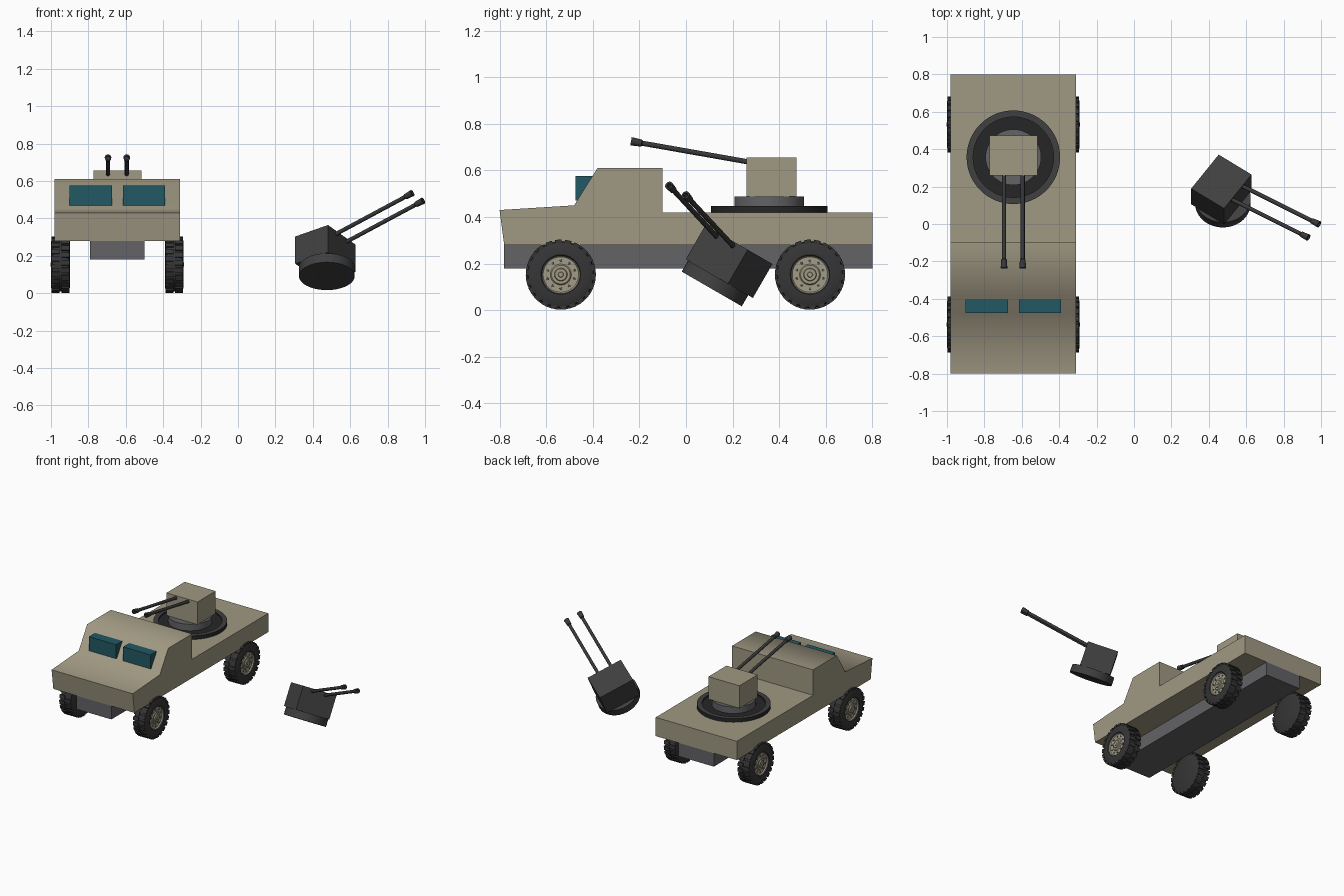
import bpy, bmesh, math
from mathutils import Matrix, Vector, Euler

cube = bpy.data.objects.get("Cube")
if cube:
    bpy.data.objects.remove(cube, do_unlink=True)


def material(name, *rgb):
    m = bpy.data.materials.new(name)
    m.use_nodes = True
    m.diffuse_color = (*rgb, 1)
    m.node_tree.nodes["Principled BSDF"].inputs["Base Color"].default_value = (*rgb, 1)
    return m


TAN = material("sand paint", 0.35, 0.315, 0.225)
HUB = material("hub paint", 0.36, 0.33, 0.235)
GREY = material("chassis grey", 0.125, 0.125, 0.135)
RUBBER = material("rubber black", 0.036, 0.036, 0.037)
CHAR = material("charred metal", 0.05, 0.05, 0.05)
GUN = material("gun metal", 0.04, 0.04, 0.042)
DARK = material("ring black", 0.019, 0.019, 0.019)
GLASS = material("teal glass", 0.016, 0.1, 0.125)


def finish(bm, name, mats, matrix=Matrix(), angle=30):
    bmesh.ops.remove_doubles(bm, verts=bm.verts, dist=1e-5)
    bmesh.ops.recalc_face_normals(bm, faces=bm.faces)
    mesh = bpy.data.meshes.new(name)
    bm.to_mesh(mesh)
    bm.free()
    for m in mats:
        mesh.materials.append(m)
    ob = bpy.data.objects.new(name, mesh)
    bpy.context.collection.objects.link(ob)
    ob.matrix_world = matrix
    bpy.ops.object.select_all(action="DESELECT")
    ob.select_set(True)
    bpy.context.view_layer.objects.active = ob
    bpy.ops.object.shade_smooth_by_angle(angle=math.radians(angle))
    return ob


def box(name, lo, hi, mat, matrix=Matrix()):
    lo, hi = Vector(lo), Vector(hi)
    bm = bmesh.new()
    bmesh.ops.create_cube(bm, size=1, matrix=Matrix.LocRotScale((lo + hi) / 2, None, hi - lo))
    return finish(bm, name, [mat], matrix)


def lathe(bm, profile, slots, steps):
    """Revolve (radius, height) points about z; one material slot per span."""
    rings = []
    for r, h in profile:
        rings.append([bm.verts.new((r * math.cos(math.tau * i / steps),
                                    r * math.sin(math.tau * i / steps), h))
                      for i in range(steps if r else 1)])
    for a, b, slot in zip(rings, rings[1:], slots):
        for i in range(steps):
            corners = [a[i % len(a)], a[(i + 1) % len(a)], b[(i + 1) % len(b)], b[i % len(b)]]
            bm.faces.new(list(dict.fromkeys(corners))).material_index = slot


def turned(name, profile, mats, matrix=Matrix(), slots=None, steps=48):
    bm = bmesh.new()
    lathe(bm, profile, slots or [0] * (len(profile) - 1), steps)
    return finish(bm, name, mats, matrix)


CX = -0.645  # truck centre line

# Body: side profile extruded across the width
side = [(-0.8, 0.43), (-0.48, 0.45), (-0.38, 0.61), (-0.1, 0.61),
        (-0.1, 0.42), (0.8, 0.42), (0.8, 0.28), (-0.78, 0.28)]
bm = bmesh.new()
face = bm.faces.new([bm.verts.new((CX - 0.335, y, z)) for y, z in side])
new = bmesh.ops.extrude_face_region(bm, geom=[face])["geom"]
bmesh.ops.translate(bm, verts=[v for v in new if isinstance(v, bmesh.types.BMVert)], vec=(0.67, 0, 0))
finish(bm, "truck_body", [TAN], angle=60)

# Chassis and windscreens
box("chassis", (CX - 0.145, -0.78, 0.18), (CX + 0.145, 0.8, 0.28), GREY)
for label, s in (("right", -1), ("left", 1)):
    mid = CX + s * 0.142
    box(f"{label}_windscreen", (mid - 0.113, -0.475, 0.47), (mid + 0.113, -0.4, 0.575), GLASS)


def wheel(name, x, y, outward):
    # local +z is the outer side of the wheel
    bm = bmesh.new()
    tyre = [(0, -0.05), (0.125, -0.05), (0.139, -0.043), (0.143, -0.03), (0.143, 0.03),
            (0.139, 0.043), (0.125, 0.05), (0.085, 0.05), (0.08, 0.042), (0.076, 0.036),
            (0.045, 0.036), (0.04, 0.042), (0.028, 0.042), (0.025, 0.05), (0.012, 0.05),
            (0.01, 0.053), (0, 0.053)]
    lathe(bm, tyre, [0] * 8 + [1] * 8, 48)
    # two staggered rows of tread lugs
    lugs = 22
    for row in (-1, 1):
        for i in range(lugs):
            turn = Matrix.Rotation(math.tau * (i + row / 4) / lugs, 4, "Z")
            place = turn @ Matrix.LocRotScale(Vector((0.142, 0, row * 0.026)), None,
                                              Vector((0.016, 0.028, 0.042)))
            bmesh.ops.create_cube(bm, size=1, matrix=place)
    # wheel bolts
    for i in range(10):
        place = Matrix.Rotation(math.tau * i / 10, 4, "Z") @ Matrix.Translation((0.06, 0, 0.037))
        made = bmesh.ops.create_cone(bm, cap_ends=True, segments=8, radius1=0.006,
                                     radius2=0.005, depth=0.008, matrix=place)
        for f in {f for v in made["verts"] for f in v.link_faces}:
            f.material_index = 2
    facing = Matrix.Rotation(outward * math.pi / 2, 4, "Y")
    finish(bm, name, [RUBBER, HUB, GREY], Matrix.Translation((x, y, 0.153)) @ facing)


for end, y in (("front", -0.537), ("rear", 0.532)):
    for label, s in (("right", -1), ("left", 1)):
        wheel(f"{end}_{label}_wheel", CX + s * 0.304, y, s)


def turret(prefix, matrix, housing, base, depth):
    """Housing, collar and twin guns; the origin is under the housing, guns face -y."""
    box(prefix + "_housing", (-0.128, -0.107, 0), (0.128, 0.107, 0.168), housing, matrix)
    turned(prefix + "_collar", [(0, -depth), (0.149, -depth), (0.149, 0), (0, 0)], [base],
           matrix @ Matrix.Translation((0, -0.01, 0)))
    start, tip = Vector((0, -0.08, 0.146)), Vector((0, -0.603, 0.238))
    length = (tip - start).length
    aim = (tip - start).to_track_quat("Z", "Y").to_matrix().to_4x4()
    gun = [(0, 0), (0.011, 0), (0.011, length - 0.05), (0.015, length - 0.046),
           (0.018, length), (0.01, length), (0.01, length - 0.02), (0, length - 0.02)]
    for label, s in (("right", -1), ("left", 1)):
        turned(f"{prefix}_{label}_gun", gun, [GUN],
               matrix @ Matrix.Translation(start + Vector((s * 0.05, 0, 0))) @ aim, steps=16)


# Mounted turret on its ring
turned("turret_ring", [(0, 0.41), (0.25, 0.41), (0.25, 0.447), (0.215, 0.447), (0.215, 0.438), (0, 0.438)],
       [DARK, CHAR], Matrix.Translation((CX, 0.357, 0)), slots=[0, 0, 1, 0, 0], steps=64)
turret("mounted_turret", Matrix.Translation((CX, 0.367, 0.487)), TAN, GREY, 0.06)

# Burnt-out turret lying tilted beside the truck
tilt = Euler((math.radians(-30), 0, 0)).to_matrix() @ Euler((0, 0, math.radians(55))).to_matrix()
turret("wrecked_turret", Matrix.Translation((0.467, 0.143, 0.136)) @ tilt.to_4x4(), CHAR, CHAR, 0.055)
